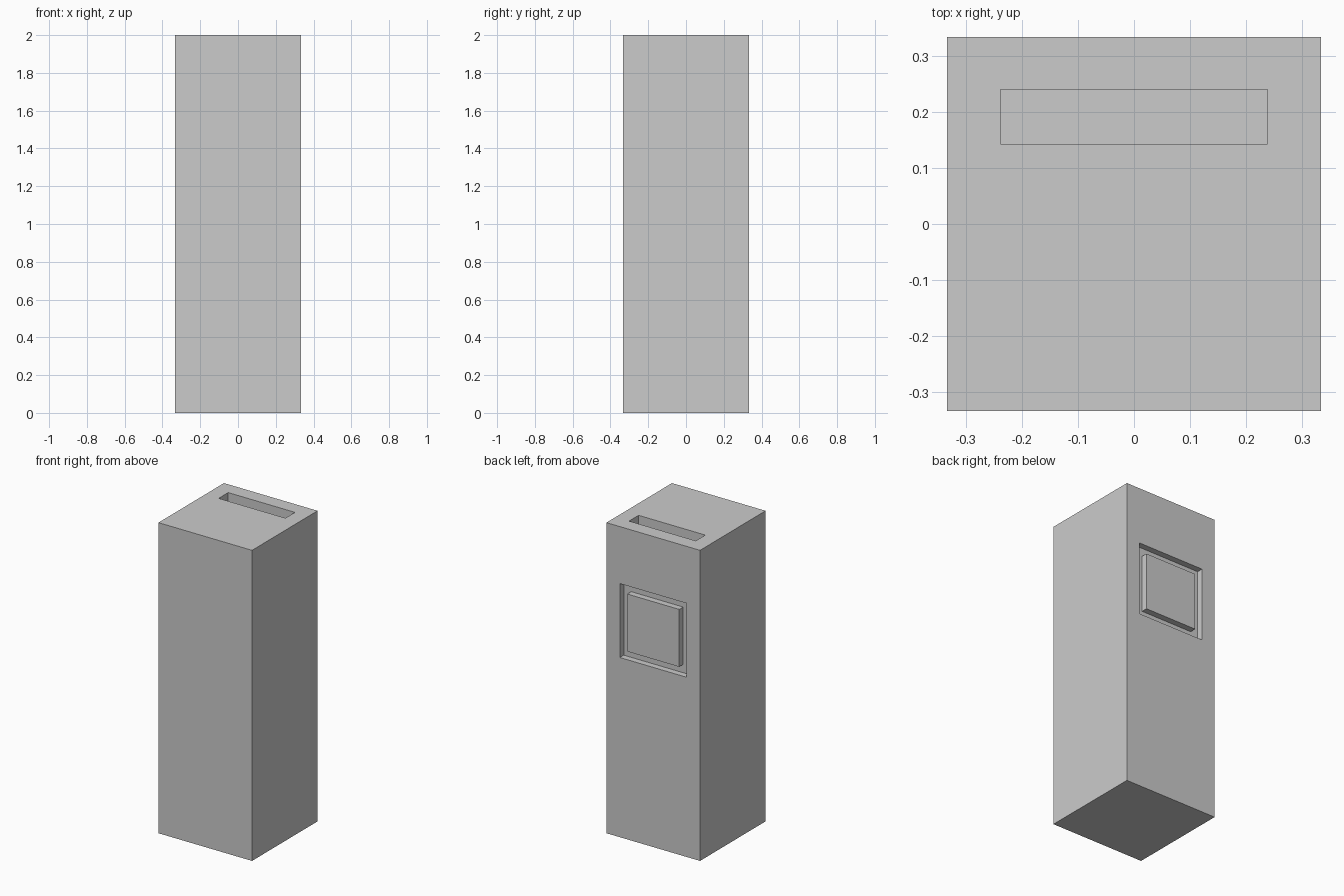
import bpy

if "Cube" in bpy.data.objects:
    bpy.data.objects.remove(bpy.data.objects["Cube"])

H = 1 / 3        # half width of the square column
DEPTH = 0.04     # depth of the groove around the back panel


def box(name, x, y, z):
    """Axis-aligned box from (min, max) ranges."""
    bpy.ops.mesh.primitive_cube_add(size=1, location=[sum(r) / 2 for r in (x, y, z)])
    ob = bpy.context.object
    ob.name = name
    ob.scale = [r[1] - r[0] for r in (x, y, z)]
    bpy.ops.object.transform_apply(location=True, rotation=False, scale=True)
    return ob


def cut(target, cutter):
    """Subtract the cutter and delete it."""
    mod = target.modifiers.new(cutter.name, 'BOOLEAN')
    mod.operation = 'DIFFERENCE'
    mod.solver = 'EXACT'
    mod.object = cutter
    bpy.context.view_layer.objects.active = target
    bpy.ops.object.modifier_apply(modifier=mod.name)
    bpy.data.objects.remove(cutter, do_unlink=True)


# Main column
column = box("column", (-H, H), (-H, H), (0, 2))

# Slot in the top, towards the back
cut(column, box("slot_cutter", (-0.238, 0.238), (0.143, 0.24), (1.9, 2.1)))

# Square groove in the back, leaving a flush panel in the middle
groove = box("groove_cutter", (-0.238, 0.238), (H - DEPTH, H + 0.1), (1.157, 1.633))
cut(groove, box("panel_core", (-0.185, 0.185), (H - 0.2, H + 0.2), (1.21, 1.58)))
cut(column, groove)
